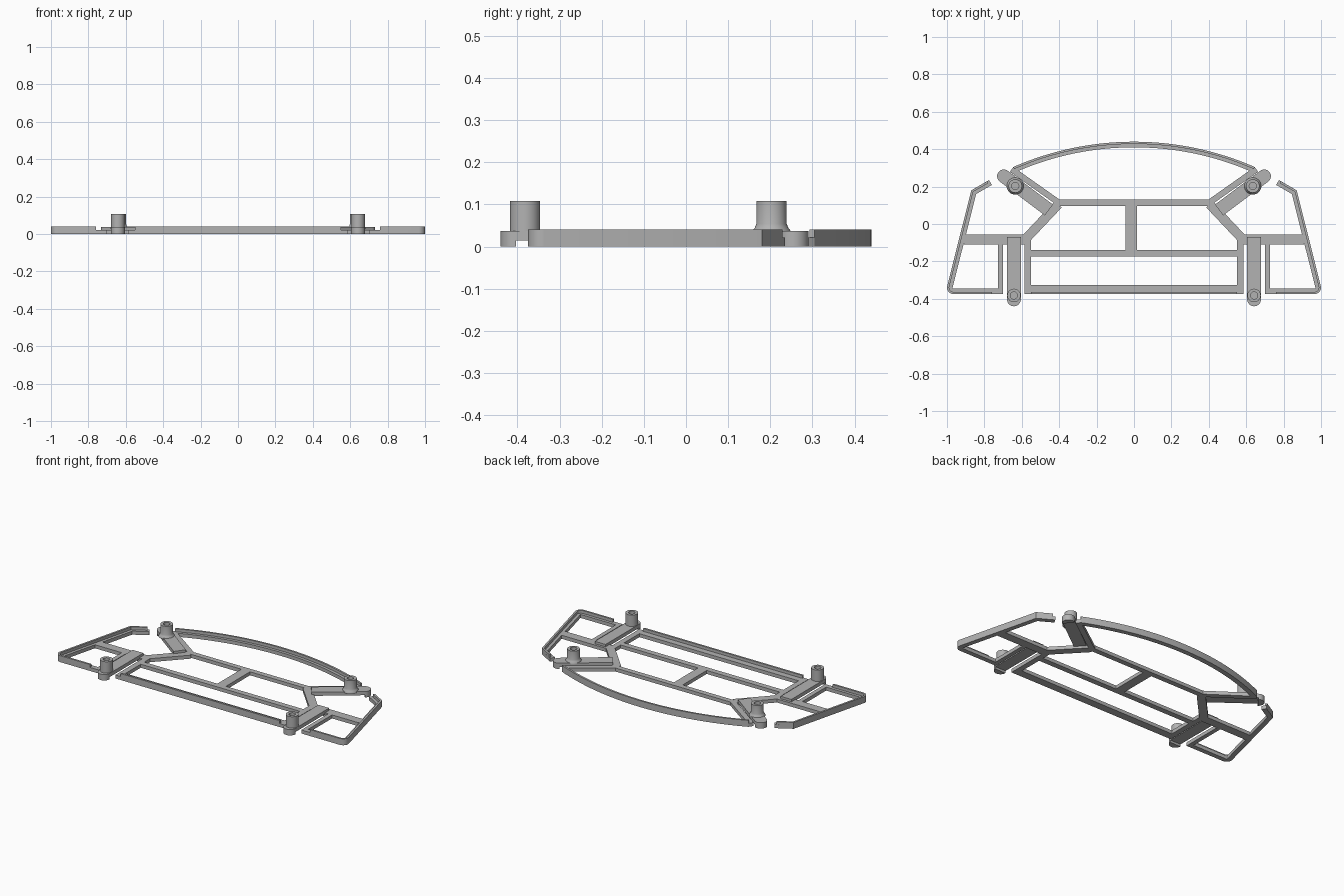
import bpy, bmesh, math
from mathutils import Vector, Matrix

cube = bpy.data.objects.get("Cube")
if cube:
    bpy.data.objects.remove(cube, do_unlink=True)

grey = bpy.data.materials.new("plastic grey")
grey.use_nodes = True
colour = (0.45, 0.45, 0.45, 1)
grey.diffuse_color = colour
grey.node_tree.nodes["Principled BSDF"].inputs["Base Color"].default_value = colour

LOW, HIGH = 0.022, 0.04      # lattice height, rim lip height
RAIL, LIP = 0.03, 0.012      # rail width, lip width


def finish(name, bm):
    bmesh.ops.recalc_face_normals(bm, faces=bm.faces)
    mesh = bpy.data.meshes.new(name)
    bm.to_mesh(mesh)
    bm.free()
    ob = bpy.data.objects.new(name, mesh)
    bpy.context.collection.objects.link(ob)
    mesh.materials.append(grey)
    bpy.ops.object.select_all(action="DESELECT")
    ob.select_set(True)
    bpy.context.view_layer.objects.active = ob
    bpy.ops.object.shade_smooth_by_angle(angle=math.radians(35))
    return ob


def plate(name, outline, z0, z1):
    """Extrude a flat outline between two heights."""
    bm = bmesh.new()
    face = bm.faces.new([bm.verts.new((p[0], p[1], z0)) for p in outline])
    top = bmesh.ops.extrude_face_region(bm, geom=[face])["geom"]
    bmesh.ops.translate(bm, vec=(0, 0, z1 - z0),
                        verts=[v for v in top if isinstance(v, bmesh.types.BMVert)])
    return finish(name, bm)


def box(name, x0, x1, y0, y1, z1=LOW):
    return plate(name, [(x0, y0), (x1, y0), (x1, y1), (x0, y1)], 0, z1)


def offset(path, d):
    """Shift a path to its right by d, with mitred corners."""
    pts = [Vector(p) for p in path]
    normals = []
    for a, b in zip(pts, pts[1:]):
        t = (b - a).normalized()
        normals.append(Vector((t.y, -t.x)))
    result = []
    for i, p in enumerate(pts):
        n0, n1 = normals[max(i - 1, 0)], normals[min(i, len(normals) - 1)]
        result.append(p + (n0 + n1) * d / (1 + n0.dot(n1)))
    return result


def strip(name, path, near, far, z1, s=1):
    """Strip between two offsets of a path, mirrored in x when s is -1."""
    pts = offset(path, near) + offset(path, far)[::-1]
    return plate(name, [(p.x * s, p.y) for p in pts], 0, z1)


def lathe(name, profile, x, y, steps=32):
    bm = bmesh.new()
    verts = [bm.verts.new((r, 0, z)) for r, z in profile]
    edges = [bm.edges.new(e) for e in zip(verts, verts[1:])]
    bmesh.ops.spin(bm, geom=verts + edges, cent=(0, 0, 0), axis=(0, 0, 1),
                   angle=math.tau, steps=steps)
    bmesh.ops.remove_doubles(bm, verts=bm.verts, dist=0.0001)
    bmesh.ops.translate(bm, verts=bm.verts, vec=(x, y, 0))
    return finish(name, bm)


def arm(name, start, end, half, s):
    """Raised arm with a rounded end and a small foot under its tip."""
    a, b = Vector(start), Vector(end)
    t = (b - a).normalized()
    n = Vector((-t.y, t.x))
    c = b - t * half
    tip = [c + half * (math.cos(u) * n + math.sin(u) * t)
           for u in (math.pi * i / 16 for i in range(17))]
    body = [a - n * half, a + n * half] + tip
    plate(name, [(p.x * s, p.y) for p in body], 0.014, 0.037)
    plate(name + "_foot", [(p.x * s, p.y) for p in tip], 0, 0.02)


# Curved rear rail with raised outer lip
R, HALF = 1.608, 0.413
arc = [(R * math.sin(a), R * math.cos(a) - 1.168)
       for a in (-HALF + 2 * HALF * i / 40 for i in range(41))]
strip("rear_arc_ledge", arc, 0, RAIL, LOW)
strip("rear_arc_lip", arc, 0, LIP, HIGH)

# Central lattice
box("upper_crossbar", -0.42, 0.42, 0.097, 0.13)
box("middle_crossbar", -0.56, 0.56, -0.175, -0.14)
box("centre_divider", -0.045, 0.015, -0.15, 0.11)
box("front_rail", -0.58, 0.58, -0.375, -0.325)
box("front_rail_lip", -0.55, 0.55, -0.375, -0.363, HIGH)

# Rounded front corner of each side rail
corner = [(-0.965 + 0.035 * math.cos(a), -0.34 + 0.035 * math.sin(a))
          for a in (math.radians(-90 - 12 * i) for i in range(9))]
side = [(-0.70, -0.375)] + corner + [(-0.87, 0.18), (-0.775, 0.235)]
side_lip = [(-0.76, -0.375)] + corner + [(-0.87, 0.18), (-0.785, 0.229)]

for s, label in ((-1, "left"), (1, "right")):
    m = s * -1   # paths below are drawn on the -x side
    m = -m if label == "left" else m
    m = 1 if label == "right" else -1

    # Outer side rail and its lip
    strip(label + "_side_rail", side, 0, RAIL, LOW, m)
    strip(label + "_side_lip", side_lip, 0, LIP, HIGH, m)

    # Lattice struts
    strip(label + "_rear_strut", [(-0.645, 0.305), (-0.39, 0.125)], 0, 0.032, LOW, m)
    strip(label + "_diagonal", [(-0.405, 0.105), (-0.575, -0.075)], -0.025, 0.025, LOW, m)
    for name, x0, x1, y0, y1 in (("side_crossbar", -0.91, -0.56, -0.11, -0.055),
                                 ("inner_post", -0.585, -0.55, -0.375, -0.06),
                                 ("outer_post", -0.727, -0.70, -0.375, -0.08)):
        xs = sorted((x0 * m, x1 * m))
        box(label + "_" + name, xs[0], xs[1], y0, y1)

    # Mounting arms
    arm(label + "_front_arm", (-0.642, -0.07), (-0.642, -0.44), 0.037, m)
    arm(label + "_rear_arm", (-0.455, 0.075), (-0.725, 0.277), 0.036, m)

    # Hollow screw bosses
    bore = [(0.036, 0.108), (0.019, 0.108), (0.019, 0.045), (0, 0.045)]
    lathe(label + "_front_boss", [(0, 0.016), (0.036, 0.016)] + bore, -0.642 * m, -0.382)
    flare = [(0, 0.03), (0.046, 0.03), (0.045, 0.038), (0.040, 0.044), (0.036, 0.054)]
    lathe(label + "_rear_boss", flare + bore, -0.635 * m, 0.203)
